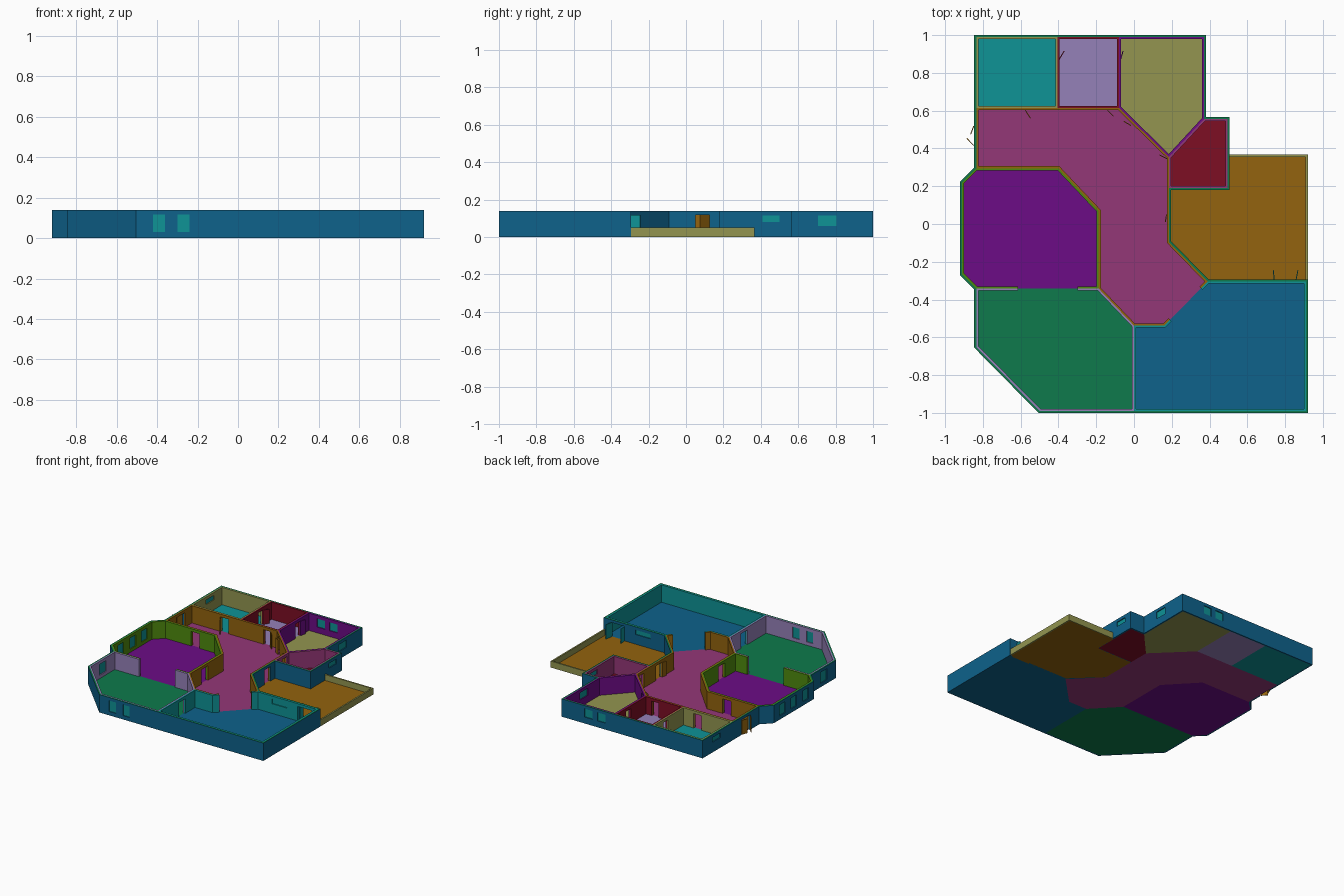
import bpy, bmesh, math
from mathutils import Vector, Matrix

cube = bpy.data.objects.get("Cube")
if cube:
    bpy.data.objects.remove(cube, do_unlink=True)

H, T = 0.14, 0.011          # wall height, thickness of one wall skin
LOW = 0.05                  # terrace parapet height


def material(name, code):
    def lin(i):
        c = int(code[i:i + 2], 16) / 255
        return c / 12.92 if c < 0.04 else ((c + 0.055) / 1.055) ** 2.4
    col = (lin(0), lin(2), lin(4), 1)
    m = bpy.data.materials.new(name)
    m.use_nodes = True
    m.diffuse_color = col
    m.node_tree.nodes["Principled BSDF"].inputs["Base Color"].default_value = col
    return m


M = {n: material(n, c) for n, c in dict(
    teal="0e9396", lavender="9581b8", olive="939550", red="7d0e24",
    magenta="943777", purple="6c0c86", orange="93630e", green="0e7a4c",
    blue="0e628b", lime="4f8a0e").items()}


def finish(name, bm, *mats):
    bmesh.ops.recalc_face_normals(bm, faces=bm.faces)
    me = bpy.data.meshes.new(name)
    bm.to_mesh(me)
    bm.free()
    for m in mats:
        me.materials.append(M[m])
    ob = bpy.data.objects.new(name, me)
    bpy.context.collection.objects.link(ob)
    return ob


def offset(poly, d):
    """Mitred offset of a counter-clockwise outline; positive goes inward."""
    out, n = [], len(poly)
    for i in range(n):
        a, b, c = (Vector(poly[(i + k) % n]) for k in (-1, 0, 1))
        u, v = (b - a).normalized(), (c - b).normalized()
        p, q = Vector((-u.y, u.x)), Vector((-v.y, v.x))
        out.append(b + (p + q) * (d / (1 + p.dot(q))))
    return out


def slab(name, poly, z0, z1, mat):
    bm = bmesh.new()
    f = bm.faces.new([bm.verts.new((p[0], p[1], z0)) for p in poly])
    r = bmesh.ops.extrude_face_region(bm, geom=[f])
    top = [v for v in r["geom"] if isinstance(v, bmesh.types.BMVert)]
    bmesh.ops.translate(bm, verts=top, vec=(0, 0, z1 - z0))
    return finish(name, bm, mat)


def ring(name, poly, d, z0, mat, top=None):
    """Wall following an outline, with real door and window openings."""
    bm = bmesh.new()
    loops = [[bm.verts.new((p[0], p[1], z)) for p in pts]
             for pts, z in ((poly, z0), (poly, H), (offset(poly, d), H), (offset(poly, d), z0))]
    n = len(poly)
    for k in range(4):
        a, b = loops[k], loops[(k + 1) % 4]
        for i in range(n):
            j = (i + 1) % n
            f = bm.faces.new((a[i], a[j], b[j], b[i]))
            if top and k == 1:
                f.material_index = 1
    ob = finish(name, bm, mat, *([top] if top else []))
    mod = ob.modifiers.new("openings", "BOOLEAN")
    mod.object = cutter
    mod.solver = "EXACT"
    return ob


def add_box(bm, x, y, deg, width, depth, z0, z1):
    mat = (Matrix.Translation((x, y, (z0 + z1) / 2)) @ Matrix.Rotation(math.radians(deg), 4, "Z")
           @ Matrix.Diagonal((width, depth, z1 - z0, 1)))
    bmesh.ops.create_cube(bm, size=1, matrix=mat)


# Windows: x, y, direction, width, sill height
windows = [
    (-0.39, -0.99, 0, 0.06, 0.03), (-0.27, -0.99, 0, 0.06, 0.03),
    (0.37, 0.755, 90, 0.10, 0.06), (0.495, 0.455, 90, 0.09, 0.08),
    (0.145, 0.99, 0, 0.07, 0.05), (0.035, 0.99, 0, 0.07, 0.05),
    (-0.835, 0.83, 90, 0.10, 0.08), (0.58, -0.305, 0, 0.13, 0.08),
    (-0.91, 0.12, 90, 0.07, 0.03), (-0.91, -0.02, 90, 0.07, 0.03),
    (-0.91, -0.17, 90, 0.07, 0.03), (-0.835, -0.5, 90, 0.08, 0.03),
]
# Doorways: x, y, direction, width
doorways = [
    (-0.835, 0.468, 90, 0.105), (0.80, -0.305, 0, 0.12), (0.185, 0.088, 90, 0.075),
    (0.185, 0.30, 90, 0.06), (-0.54, 0.615, 0, 0.07), (-0.17, 0.615, 0, 0.06),
    (-0.03, 0.565, -45, 0.06), (-0.405, 0.845, 90, 0.06), (-0.08, 0.845, 90, 0.06),
    (-0.57, 0.295, 0, 0.075), (-0.187, -0.16, 90, 0.08), (0, -0.71, 90, 0.08),
]
# Full-height gaps between rooms
gaps = [(0.273, -0.424, 45, 0.235), (-0.457, -0.342, 0, 0.315)]

bm = bmesh.new()
for x, y, a, w, sill in windows:
    add_box(bm, x, y, a, w, 0.06, sill, 0.116)
for x, y, a, w in doorways:
    add_box(bm, x, y, a, w, 0.06, -0.01, 0.118)
for x, y, a, w in gaps:
    add_box(bm, x, y, a, w, 0.06, -0.02, 0.2)
cutter = finish("opening_cutter", bm)
cutter.hide_render = True
cutter.hide_viewport = True
cutter.display_type = "WIRE"

# Shared corners of the plan
A, B, C = (-0.835, 0.615), (-0.405, 0.615), (-0.08, 0.615)
D, E, F = (0.185, 0.355), (0.185, 0.19), (0.185, -0.095)
G, I, J = (0.39, -0.305), (0.16, -0.538), (0, -0.538)
K, L, N = (-0.187, -0.342), (-0.187, 0.07), (-0.40, 0.295)
P, Q, R = (-0.835, 0.295), (-0.835, -0.342), (0, -0.99)
NW, NE, SE = (-0.835, 0.99), (0.37, 0.99), (0.91, -0.99)
S, U, V = (0.37, 0.555), (0.495, 0.555), (0.495, 0.19)
W, X = (0.91, -0.305), (-0.5, -0.99)
Y, BAY1, BAY2 = (-0.835, -0.65), (-0.91, -0.267), (-0.91, 0.22)

# Rooms: name, floor colour, wall colour, outline
rooms = [
    ("bathroom", "teal", "olive", [A, B, (-0.405, 0.99), NW]),
    ("dressing_room", "lavender", "red", [B, C, (-0.08, 0.99), (-0.405, 0.99)]),
    ("bedroom", "olive", "purple", [C, D, S, NE, (-0.08, 0.99)]),
    ("small_room", "red", "magenta", [D, E, V, U, S]),
    ("hall", "magenta", "orange", [P, N, L, K, J, I, G, F, D, C, A]),
    ("bay_room", "purple", "lime", [Q, K, L, N, P, BAY2, BAY1]),
    ("corner_room", "green", "lavender", [Y, X, R, J, K, Q]),
    ("large_room", "blue", "teal", [R, SE, W, G, I, J]),
]
for name, floor, wall, outline in rooms:
    slab(name + "_floor", outline, 0, 0.004, floor)
    ring(name + "_walls", outline, T, 0.002, wall)

# Outer shell of the house
shell = [X, SE, W, G, F, E, V, U, S, NE, NW, P, BAY2, BAY1, Q, Y]
ring("outer_walls", shell, -T, 0, "blue", "green")

# Terrace with a low parapet
slab("terrace_floor", [F, G, W, (0.91, 0.36), (0.495, 0.36), V, E], 0, 0.004, "orange")
slab("terrace_parapet", [(0.908, -0.294), (0.92, -0.294), (0.92, 0.367), (0.495, 0.367),
                         (0.495, 0.355), (0.908, 0.355)], 0, LOW, "olive")

# Window panes
bm = bmesh.new()
for x, y, a, w, sill in windows:
    add_box(bm, x, y, a, w, 0.008, sill, 0.116)
finish("window_panes", bm, "teal")

# Open door leaves: colour, hinge, free edge
leaves = [
    ("orange", (-0.848, 0.415), (-0.885, 0.453)), ("orange", (-0.848, 0.52), (-0.865, 0.475)),
    ("teal", (0.742, -0.295), (0.738, -0.245)), ("teal", (0.858, -0.295), (0.868, -0.245)),
    ("orange", (0.172, 0.05), (0.166, 0.01)), ("orange", (0.175, 0.345), (0.135, 0.365)),
    ("orange", (-0.575, 0.602), (-0.548, 0.56)), ("orange", (-0.14, 0.602), (-0.108, 0.57)),
    ("orange", (-0.055, 0.545), (-0.015, 0.52)), ("red", (-0.395, 0.873), (-0.37, 0.915)),
    ("purple", (-0.07, 0.873), (-0.058, 0.915)),
]
for i, (mat, p, q) in enumerate(leaves):
    p, q = Vector(p), Vector(q)
    mid, d = (p + q) / 2, q - p
    bm = bmesh.new()
    add_box(bm, mid.x, mid.y, math.degrees(math.atan2(d.y, d.x)), d.length, 0.005, 0.004, 0.117)
    finish("door_leaf_%d" % (i + 1), bm, mat)
